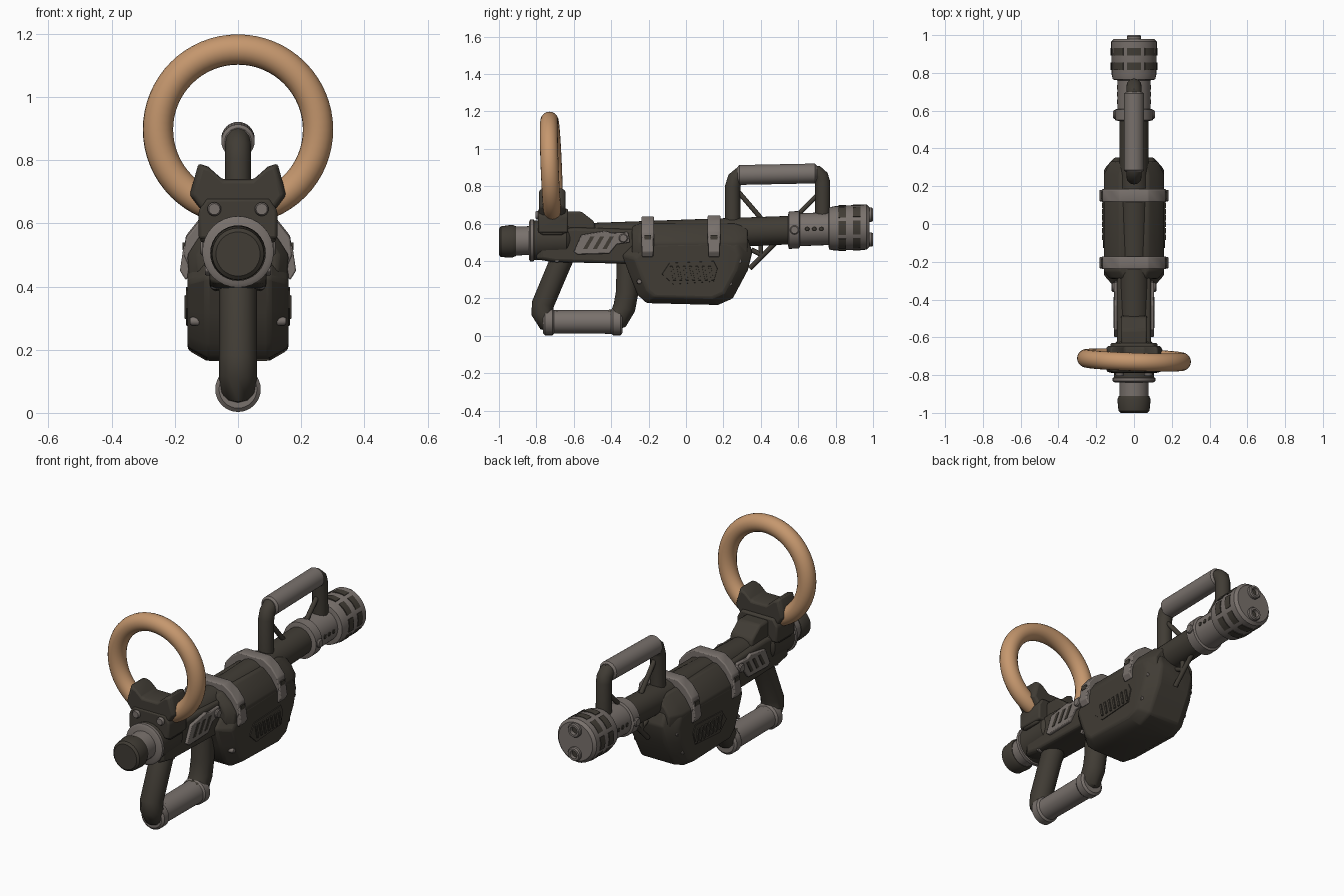
import bpy, bmesh, math
from mathutils import Vector

if "Cube" in bpy.data.objects:
    bpy.data.objects.remove(bpy.data.objects["Cube"], do_unlink=True)

made = []


def material(name, color):
    m = bpy.data.materials.new(name)
    m.use_nodes = True
    m.diffuse_color = (*color, 1)
    m.node_tree.nodes["Principled BSDF"].inputs["Base Color"].default_value = (*color, 1)
    return m


DARK = material("dark_metal", (0.052, 0.045, 0.035))
GREY = material("grey_metal", (0.19, 0.165, 0.15))
TAN = material("tan_ring", (0.56, 0.31, 0.155))
SIDES = ((1, "left"), (-1, "right"))


def axis_z(y):
    """Height of the gently rising barrel axis."""
    return 0.505 + 0.04 * (y + 0.95)


def add(name, mesh, mat):
    ob = bpy.data.objects.new(name, mesh)
    bpy.context.collection.objects.link(ob)
    mesh.materials.clear()
    mesh.materials.append(mat)
    made.append(ob)
    return ob


def loft(name, rings, mat, bevel=0):
    bm = bmesh.new()
    loops = [[bm.verts.new(p) for p in ring] for ring in rings]
    n = len(loops[0])
    for a, b in zip(loops, loops[1:]):
        for i in range(n):
            j = (i + 1) % n
            bm.faces.new((a[i], a[j], b[j], b[i]))
    bm.faces.new(loops[0])
    bm.faces.new(loops[-1])
    bmesh.ops.recalc_face_normals(bm, faces=bm.faces)
    mesh = bpy.data.meshes.new(name)
    bm.to_mesh(mesh)
    bm.free()
    ob = add(name, mesh, mat)
    if bevel:
        mod = ob.modifiers.new("soft_edges", "BEVEL")
        mod.width, mod.segments, mod.limit_method = bevel, 2, "ANGLE"
    return ob


def lathe(name, profile, mat, zc=axis_z, n=32):
    rings = []
    for y, r in profile:
        z = zc(y) if callable(zc) else zc
        rings.append([(r * math.sin(2 * math.pi * i / n), y, z + r * math.cos(2 * math.pi * i / n))
                      for i in range(n)])
    return loft(name, rings, mat)


def extrude(name, pts, stations, mat, axis="x", bevel=0):
    """Extrude a (y, z) profile along x or an (x, z) profile along y; stations are (position, scale)."""
    cu = (min(p[0] for p in pts) + max(p[0] for p in pts)) / 2
    cv = (min(p[1] for p in pts) + max(p[1] for p in pts)) / 2
    rings = []
    for t, s in stations:
        ring = [(cu + (u - cu) * s, cv + (v - cv) * s) for u, v in pts]
        rings.append([(t, u, v) if axis == "x" else (u, t, v) for u, v in ring])
    return loft(name, rings, mat, bevel)


def stud(name, u, v, r, a, b, mat, axis="x", n=16):
    pts = [(u + r * math.cos(2 * math.pi * i / n), v + r * math.sin(2 * math.pi * i / n)) for i in range(n)]
    return extrude(name, pts, ((a, 1), (a + (b - a) * 0.7, 1), (b, 0.8)), mat, axis)


def tube(name, path, r, mat):
    cu = bpy.data.curves.new(name, "CURVE")
    cu.dimensions = "3D"
    cu.bevel_depth, cu.bevel_resolution, cu.use_fill_caps = r, 4, True
    sp = cu.splines.new("POLY")
    sp.points.add(len(path) - 1)
    for p, (y, z) in zip(sp.points, path):
        p.co = (0, y, z, 1)
    tmp = bpy.data.objects.new(name + "_path", cu)
    mesh = bpy.data.meshes.new_from_object(tmp)
    bpy.data.objects.remove(tmp)
    return add(name, mesh, mat)


def mirror_x(pts):
    return pts + [(-x, z) for x, z in reversed(pts)]


# Barrel, rear cap and muzzle
lathe("barrel", [(-0.8, 0.082), (-0.3, 0.08), (0.6, 0.076)], DARK)
lathe("rear_cap", [(-1, 0.07), (-0.99, 0.082), (-0.93, 0.088), (-0.91, 0.08)], DARK)
lathe("rear_neck", [(-0.915, 0.077), (-0.82, 0.077)], GREY)
lathe("rear_collar", [(-0.84, 0.1), (-0.832, 0.113), (-0.815, 0.113), (-0.81, 0.1)], GREY)
lathe("rear_sleeve", [(-0.82, 0.106), (-0.64, 0.106), (-0.62, 0.09)], DARK)
lathe("muzzle_collar", [(0.545, 0.08), (0.55, 0.1), (0.605, 0.1), (0.61, 0.088), (0.78, 0.088)], GREY)
lathe("muzzle_drum", [(0.76, 0.085), (0.765, 0.112), (0.79, 0.118), (0.93, 0.121), (0.965, 0.121),
                      (0.98, 0.106)], GREY)
for row, y in enumerate((0.835, 0.912)):
    for k in range(8):
        arc = [k * math.pi / 4 + t * 0.1 for t in range(-3, 4)]
        zc = axis_z(y)
        pts = [(0.1235 * math.sin(a), zc + 0.1235 * math.cos(a)) for a in arc]
        pts += [(0.117 * math.sin(a), zc + 0.117 * math.cos(a)) for a in reversed(arc)]
        extrude(f"drum_slot_{row}_{k}", pts, ((y - 0.02, 1), (y + 0.02, 1)), DARK, "y")
for z, n in ((0.515, "lower"), (0.648, "upper")):
    lathe(n + "_bore_rim", [(0.96, 0.038), (0.993, 0.038), (1, 0.033), (1, 0.022), (0.975, 0.02)], GREY, z, 20)
    lathe(n + "_bore", [(0.974, 0.019), (0.982, 0.019)], DARK, z, 20)

# Receiver and sloped block behind the ring mount
extrude("receiver", [(-0.8, 0.41), (-0.72, 0.395), (-0.3, 0.385), (-0.26, 0.45), (-0.27, 0.57),
                     (-0.6, 0.58), (-0.8, 0.56)],
        ((-0.09, 0.9), (-0.07, 1), (0.07, 1), (0.09, 0.9)), DARK, bevel=0.008)
extrude("sloped_block", [(-0.66, 0.55), (-0.66, 0.665), (-0.56, 0.665), (-0.49, 0.61), (-0.48, 0.55)],
        ((-0.07, 1), (0.07, 1)), DARK, bevel=0.012)

# Ring and its horned mount
horn = mirror_x([(0.12, 0.54), (0.115, 0.64), (0.153, 0.69), (0.125, 0.79), (0.095, 0.78), (0.05, 0.74)])
extrude("ring_mount", horn, ((-0.785, 0.92), (-0.765, 1), (-0.665, 1), (-0.645, 0.92)), DARK, "y", 0.008)
extrude("mount_base", mirror_x([(0.125, 0.55), (0.125, 0.64), (0.1, 0.68)]),
        ((-0.79, 1), (-0.63, 1)), DARK, "y", 0.01)
for s, n in SIDES:
    stud(n + "_mount_bolt", s * 0.075, 0.645, 0.022, -0.78, -0.805, GREY, "y")
bpy.ops.mesh.primitive_torus_add(major_radius=0.2535, minor_radius=0.048, major_segments=64,
                                 minor_segments=20, location=(0, -0.72, 0.9),
                                 rotation=(math.pi / 2 + 0.04, 0, -0.035))
ring = bpy.context.object
ring.name = "carry_ring"
ring.location.z = 0.897
ring.data.materials.append(TAN)
made.append(ring)

# Lower housing and the cover over the barrel
hull = [(-0.34, 0.43), (-0.3, 0.32), (-0.26, 0.22), (-0.21, 0.175), (0.17, 0.165), (0.25, 0.2),
        (0.33, 0.35), (0.355, 0.45), (0.33, 0.52), (0.25, 0.535), (-0.25, 0.52)]
extrude("lower_housing", hull, ((-0.16, 0.8), (-0.145, 0.86), (-0.1, 1), (0.1, 1), (0.145, 0.86), (0.16, 0.8)),
        DARK, bevel=0.01)
cover = mirror_x([(0.155, 0.42), (0.16, 0.5), (0.125, 0.555), (0.075, 0.6)])
extrude("barrel_cover", cover, ((-0.29, 0.8), (-0.25, 1), (0.26, 1), (0.33, 0.8)), DARK, "y", 0.008)

# Clamp bands with buckles
band = mirror_x([(0.155, 0.46), (0.172, 0.5), (0.165, 0.555), (0.125, 0.605), (0.075, 0.638)])
for y, n in ((-0.205, "rear"), (0.15, "front")):
    z = 0.006 if y > 0 else 0
    extrude(n + "_band", [(u, v + z) for u, v in band], ((y - 0.034, 1), (y + 0.034, 1)), GREY, "y", 0.006)
    for s, side in SIDES:
        buckle = [(s * 0.15, 0.53), (s * 0.172, 0.53), (s * 0.184, 0.45), (s * 0.165, 0.42), (s * 0.148, 0.44)]
        extrude(f"{n}_{side}_buckle", buckle, ((y - 0.03, 1), (y + 0.03, 1)), GREY, "y", 0.005)
        extrude(f"{n}_{side}_buckle_slot", [(y - 0.018, 0.515), (y + 0.018, 0.515), (y + 0.018, 0.54), (y - 0.018, 0.54)],
                ((s * 0.168, 1), (s * 0.176, 1)), DARK)

# Side details, repeated on both sides
plate = [(-0.6, 0.45), (-0.56, 0.54), (-0.43, 0.562), (-0.4, 0.55), (-0.31, 0.555), (-0.3, 0.5),
         (-0.37, 0.49), (-0.41, 0.44), (-0.58, 0.435)]
vent = [(-0.13, 0.33), (-0.09, 0.39), (0.15, 0.4), (0.17, 0.36), (0.15, 0.29), (-0.07, 0.275)]
for s, n in SIDES:
    extrude(n + "_side_plate", plate, ((s * 0.08, 1), (s * 0.105, 1)), GREY, bevel=0.005)
    for k in range(3):
        y = -0.55 + k * 0.052
        extrude(f"{n}_plate_slot_{k}", [(y, 0.465), (y + 0.022, 0.465), (y + 0.06, 0.53), (y + 0.038, 0.53)],
                ((s * 0.103, 1), (s * 0.108, 1)), DARK)
    stud(n + "_plate_screw", -0.335, 0.522, 0.024, s * 0.1, s * 0.118, GREY)
    stud(n + "_handle_screw", -0.69, 0.405, 0.014, s * 0.06, s * 0.085, GREY)
    extrude(n + "_vent_panel", vent, ((s * 0.155, 1), (s * 0.164, 0.98)), DARK)
    for k in range(7):
        y = -0.08 + k * 0.034
        extrude(f"{n}_vent_rib_{k}", [(y + 0.012, 0.295), (y + 0.026, 0.295), (y + 0.008, 0.375), (y - 0.006, 0.375)],
                ((s * 0.16, 1), (s * 0.17, 0.9)), DARK)
    for k, (y, z) in enumerate(((0.285, 0.4), (0.235, 0.28), (-0.25, 0.29))):
        stud(f"{n}_housing_screw_{k}", y, z, 0.014, s * 0.12, s * 0.152, GREY)
    for k in range(3):
        stud(f"{n}_collar_hole_{k}", 0.648 + k * 0.038, 0.572, 0.012, s * 0.084, s * 0.091, DARK)
    stud(n + "_collar_ear", 0.58, 0.566, 0.024, s * 0.09, s * 0.11, GREY)

# Lower grip loop
tube("rear_grip_post", [(-0.65, 0.44), (-0.685, 0.36), (-0.765, 0.17), (-0.768, 0.125), (-0.745, 0.085),
                        (-0.69, 0.078)], 0.06, DARK)
tube("front_grip_post", [(-0.31, 0.42), (-0.315, 0.23), (-0.33, 0.15), (-0.36, 0.095), (-0.42, 0.078)], 0.06, DARK)
lathe("lower_grip", [(-0.765, 0.06), (-0.755, 0.072), (-0.715, 0.072), (-0.705, 0.062), (-0.4, 0.064),
                     (-0.39, 0.072), (-0.35, 0.072), (-0.34, 0.06)], GREY, 0.075)

# Top carry handle
tube("rear_handle_post", [(0.25, 0.58), (0.25, 0.8), (0.262, 0.84), (0.29, 0.863), (0.34, 0.866)], 0.041, DARK)
tube("front_handle_post", [(0.73, 0.6), (0.73, 0.82), (0.722, 0.85), (0.7, 0.87), (0.64, 0.872)], 0.041, DARK)
lathe("top_grip", [(0.275, 0.042), (0.285, 0.053), (0.69, 0.053), (0.7, 0.042)], GREY,
      lambda y: 0.86 + 0.02 * (y - 0.28))

# Braces
for n, a, b in (("rear_handle", (0.28, 0.77), (0.4, 0.63)), ("front_handle", (0.59, 0.64), (0.71, 0.76)),
                ("lower_long", (0.34, 0.36), (0.48, 0.5)), ("lower_short", (0.35, 0.46), (0.41, 0.43)),
                ("lower_upright", (0.4, 0.42), (0.4, 0.5))):
    tube(n + "_brace", [a, b], 0.013, DARK)

# Shading
bpy.ops.object.select_all(action="DESELECT")
for ob in made:
    ob.select_set(True)
bpy.context.view_layer.objects.active = made[0]
bpy.ops.object.shade_smooth_by_angle(angle=math.radians(35))
